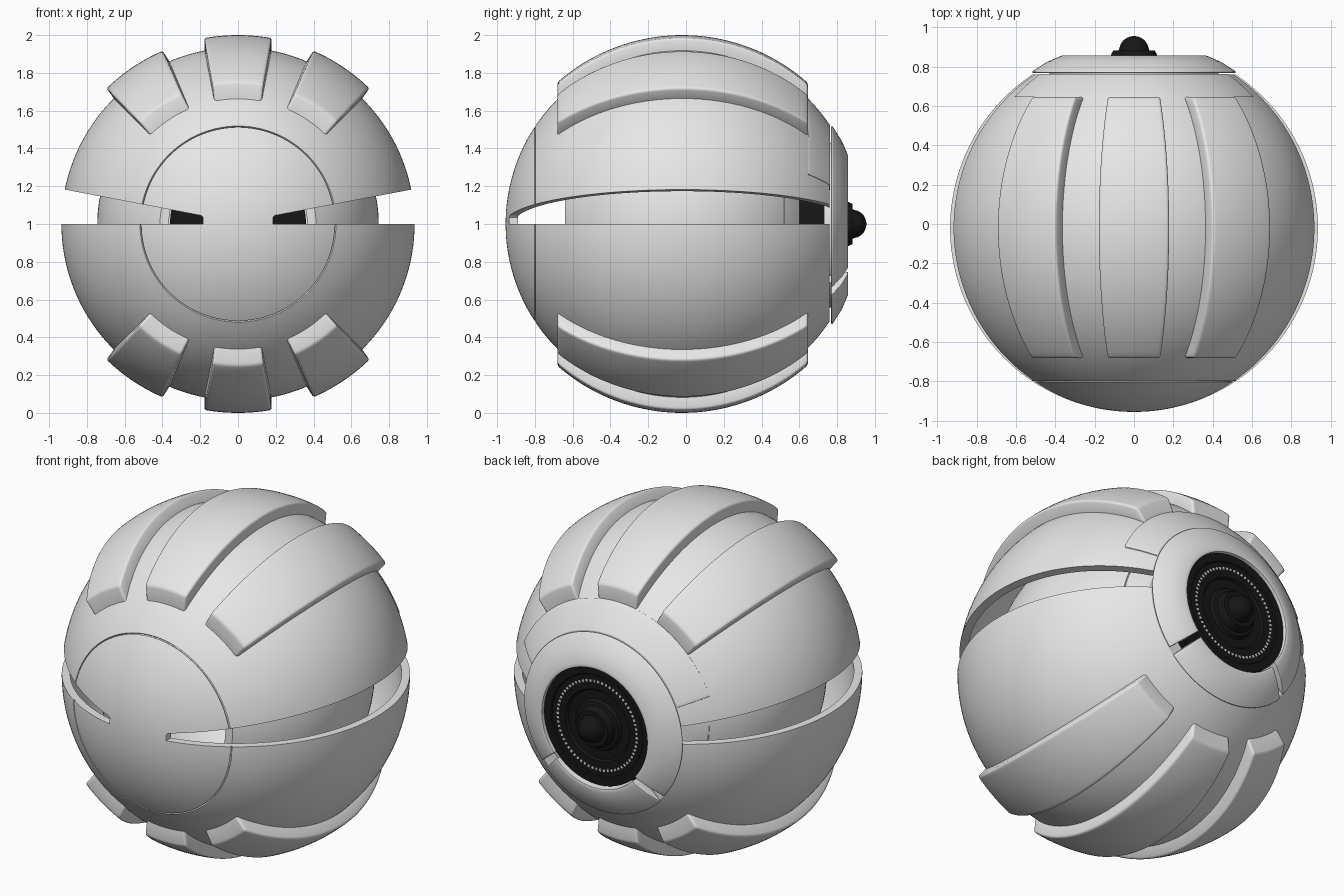
import bpy, bmesh, math
from math import sin, cos, pi, sqrt, asin, radians

if "Cube" in bpy.data.objects:
    bpy.data.objects.remove(bpy.data.objects["Cube"])

CY = -0.02          # sphere centre in y (centre in z is 1)
R = 0.935           # outer shell radius


def material(name, v):
    m = bpy.data.materials.new(name)
    m.diffuse_color = (v, v, v, 1)
    m.use_nodes = True
    m.node_tree.nodes["Principled BSDF"].inputs["Base Color"].default_value = m.diffuse_color
    return m


GREY = material("light grey", 0.8)
BLACK = material("black", 0.008)


def finish(bm, name, mat, bevel=0):
    bmesh.ops.recalc_face_normals(bm, faces=bm.faces[:])
    me = bpy.data.meshes.new(name)
    bm.to_mesh(me)
    bm.free()
    me.materials.append(mat)
    ob = bpy.data.objects.new(name, me)
    bpy.context.collection.objects.link(ob)
    bpy.ops.object.select_all(action='DESELECT')
    bpy.context.view_layer.objects.active = ob
    ob.select_set(True)
    if bevel:
        b = ob.modifiers.new("bevel", 'BEVEL')
        b.width, b.segments, b.limit_method = bevel, 3, 'ANGLE'
        b.angle_limit = radians(40)
        bpy.ops.object.modifier_apply(modifier=b.name)
    bpy.ops.object.shade_smooth_by_angle(angle=radians(32))
    return ob


def lathe(name, prof, mat, n=128, a0=0.0, a1=360.0, closed=True, bevel=0):
    """Turn an (r, y) profile around the y axis through z = 1."""
    bm = bmesh.new()
    full = a1 - a0 >= 360
    count = n if full else n + 1
    rings = []
    for r, y in prof:
        if r < 1e-5:
            rings.append([bm.verts.new((0, y, 1))] * count)
        else:
            angs = [radians(a0 + (a1 - a0) * (i + (0.5 if full else 0)) / n) for i in range(count)]
            rings.append([bm.verts.new((r * cos(a), y, 1 + r * sin(a))) for a in angs])
    pairs = list(zip(rings, rings[1:]))
    if closed:
        pairs.append((rings[-1], rings[0]))
    for p, q in pairs:
        for i in range(n):
            j = (i + 1) % count
            vs = list(dict.fromkeys((p[i], p[j], q[j], q[i])))
            if len(vs) > 2:
                bm.faces.new(vs)
    if not full:
        bm.faces.new([r[0] for r in rings])
        bm.faces.new([r[-1] for r in rings])
    return finish(bm, name, mat, bevel)


def patch(name, a0, a1, y0, y1, r_in, r_out, flare=0.0, na=16, ny=36, bevel=0.012):
    """Thick piece of a sphere between two meridians and two y planes."""
    bm = bmesh.new()

    def grid(rad, f):
        t0, t1 = asin(y0 / rad), asin(y1 / rad)
        rows = []
        for j in range(ny + 1):
            t = t0 + (t1 - t0) * j / ny
            rows.append([])
            for i in range(na + 1):
                a = radians(a0 - f + (a1 - a0 + 2 * f) * i / na)
                r = rad * cos(t)
                rows[-1].append(bm.verts.new((r * cos(a), CY + rad * sin(t), 1 + r * sin(a))))
        for j in range(ny):
            for i in range(na):
                bm.faces.new((rows[j][i], rows[j][i + 1], rows[j + 1][i + 1], rows[j + 1][i]))
        return rows

    A, B = grid(r_out, 0), grid(r_in, flare)
    for k in (0, -1):
        for i in range(na):
            bm.faces.new((A[k][i], A[k][i + 1], B[k][i + 1], B[k][i]))
        for j in range(ny):
            bm.faces.new((A[j][k], A[j + 1][k], B[j + 1][k], B[j][k]))
    return finish(bm, name, GREY, bevel)


def arc(rad, t0, t1, n):
    return [(rad * cos(t0 + (t1 - t0) * i / n), CY + rad * sin(t0 + (t1 - t0) * i / n)) for i in range(n + 1)]


# Outer shell: hollow sphere, open at the back, with a round seam at the front
seam = asin(-0.78 / R)
outer = arc(R, -pi / 2, seam - 0.004, 20)
outer += arc(R - 0.01, seam - 0.003, seam + 0.003, 1)
outer += arc(R, seam + 0.004, asin(0.78 / R), 60)
Ri = 0.89
inner = arc(Ri, asin(0.78 / Ri), -pi / 2, 60)
shell = lathe("outer_shell", outer + inner, GREY, closed=False)

# Wedge shaped side openings
for s in (-1, 1):
    bm = bmesh.new()
    pts = [(0.185, 1.0), (0.185, 1.035), (0.195, 1.045), (1.2, 1.236), (1.2, 1.0)]
    f = [bm.verts.new((s * x, -1.2, z)) for x, z in pts]
    b = [bm.verts.new((s * x, 1.2, z)) for x, z in pts]
    bm.faces.new(f)
    bm.faces.new(b)
    for i in range(len(pts)):
        j = (i + 1) % len(pts)
        bm.faces.new((f[i], f[j], b[j], b[i]))
    cutter = finish(bm, "wedge_cutter", GREY)
    cutter.hide_render = True
    mod = shell.modifiers.new("wedge", 'BOOLEAN')
    mod.operation, mod.solver, mod.object = 'DIFFERENCE', 'EXACT', cutter
    bpy.context.view_layer.objects.active = shell
    bpy.ops.object.modifier_apply(modifier=mod.name)
    bpy.data.objects.remove(cutter)
bpy.ops.object.select_all(action='DESELECT')
shell.select_set(True)
bpy.context.view_layer.objects.active = shell
bpy.ops.object.shade_smooth_by_angle(angle=radians(32))

# Six raised ridges, three above and three below
for side, base in (("upper", 90), ("lower", 270)):
    for label, off in (("left", 33.8), ("middle", 0), ("right", -33.8)):
        c = base + off
        patch(f"{side}_{label}_ridge", c - 10.3, c + 10.3, -0.66, 0.665, 0.915, 1.0, 0.8)

# Collar panel over the upper back
patch("back_collar", 23.5, 156.5, 0.665, 0.783, 0.9, 0.941, na=64, ny=6, bevel=0.004)

# Inner ball: thin, open at both ends, with a seam near the back
s2 = asin(0.54 / 0.745)
ball = arc(0.745, asin(-0.62 / 0.745), s2 - 0.004, 40)
ball += arc(0.738, s2 - 0.003, s2 + 0.003, 1)
ball += arc(0.745, s2 + 0.004, asin(0.62 / 0.745), 6)
ball += arc(0.72, asin(0.62 / 0.72), asin(-0.62 / 0.72), 40)
lathe("inner_ball", ball, GREY)

# Back ring: large upper part and separate lower part
ring = [(0.43, 0.73), (0.43, 0.768), (0.517, 0.768), (0.517, 0.776), (0.44, 0.825),
        (0.365, 0.857), (0.345, 0.857), (0.345, 0.73)]
lathe("back_ring_upper", ring, GREY, 96, -40, 220, bevel=0.003)
low = lathe("back_ring_lower", ring, GREY, 40, 224, 316, bevel=0.003)
low.location.z = -0.012

# Black lens unit with stepped rings and a domed knob
lens = [(0, 0.6), (0.36, 0.6), (0.36, 0.74), (0.346, 0.74), (0.346, 0.835), (0.3, 0.835), (0.295, 0.828),
        (0.21, 0.828), (0.2, 0.815), (0.15, 0.815), (0.14, 0.835), (0.12, 0.84), (0.115, 0.865),
        (0.105, 0.882), (0.078, 0.882)]
lens += [(0.075 * cos(t * pi / 20), 0.882 + 0.073 * sin(t * pi / 20)) for t in range(1, 10)]
lens += [(0, 0.955)]
lathe("lens", lens, BLACK, 96, closed=False)

# Ring of small pale marks on the lens
bm = bmesh.new()
N = 64
for i in range(N):
    a = 2 * pi * i / N
    d = 0.3 * 2 * pi / N
    lo, hi = [], []
    for r, t in ((0.252, a), (0.266, a), (0.266, a + d * 1.6), (0.252, a + d * 1.6)):
        lo.append(bm.verts.new((r * cos(t), 0.826, 1 + r * sin(t))))
        hi.append(bm.verts.new((r * cos(t), 0.831, 1 + r * sin(t))))
    bm.faces.new(lo)
    bm.faces.new(hi)
    for k in range(4):
        m = (k + 1) % 4
        bm.faces.new((lo[k], lo[m], hi[m], hi[k]))
finish(bm, "lens_marks", GREY)
